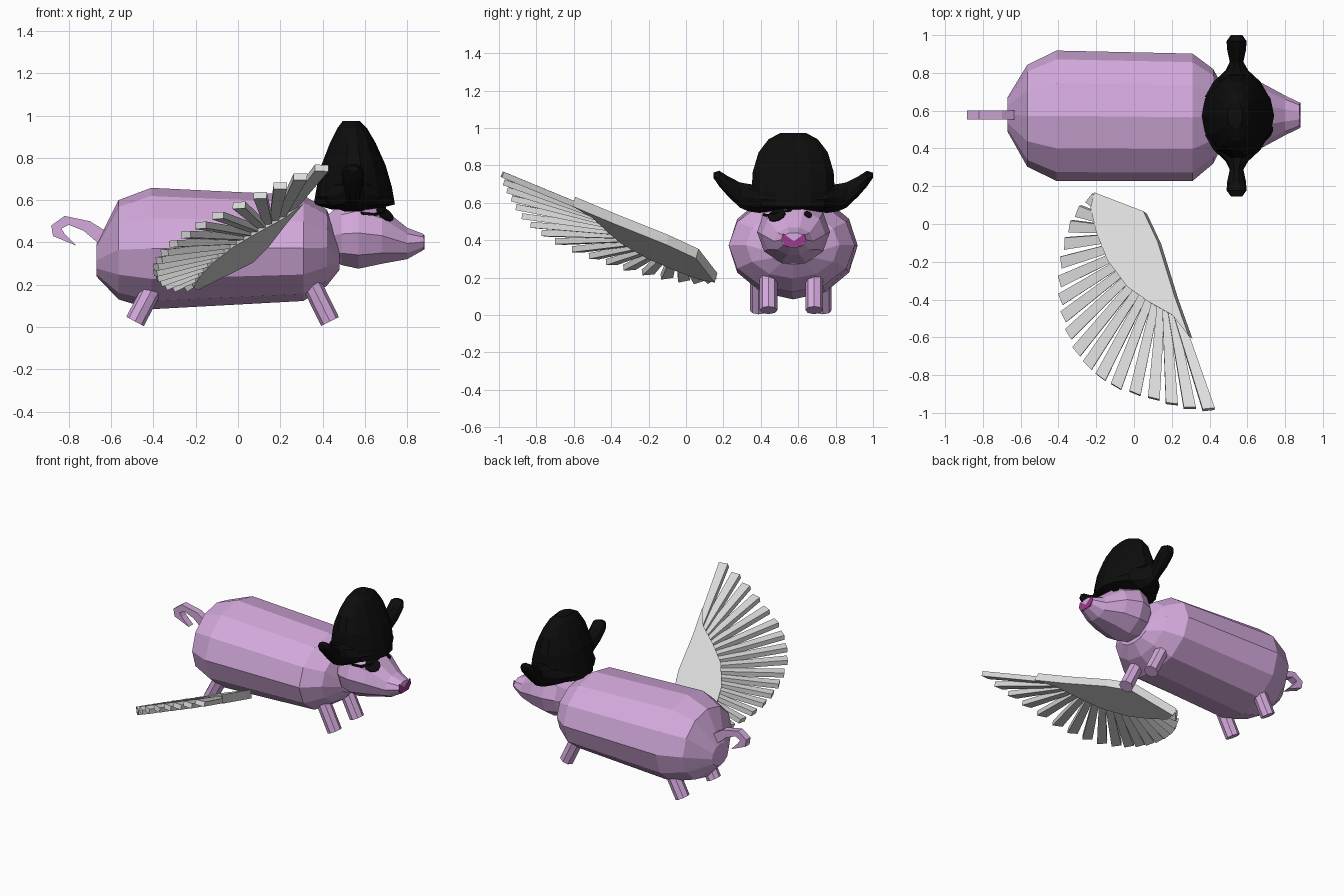
import bpy, bmesh, math
from mathutils import Vector, Matrix

if "Cube" in bpy.data.objects:
    bpy.data.objects.remove(bpy.data.objects["Cube"])


def material(name, rgb):
    m = bpy.data.materials.new(name)
    m.diffuse_color = (*rgb, 1)
    m.use_nodes = True
    m.node_tree.nodes["Principled BSDF"].inputs["Base Color"].default_value = m.diffuse_color
    return m


PINK = material("lilac pink", (0.66, 0.40, 0.72))
BLACK = material("black", (0.004, 0.004, 0.004))
GREY = material("light grey", (0.74, 0.74, 0.74))
MAGENTA = material("dark magenta", (0.35, 0.04, 0.27))
MID = 0.573  # y of the body's centre line


def finish(name, bm, mat):
    bmesh.ops.recalc_face_normals(bm, faces=bm.faces)
    me = bpy.data.meshes.new(name)
    bm.to_mesh(me)
    bm.free()
    me.materials.append(mat)
    ob = bpy.data.objects.new(name, me)
    bpy.context.collection.objects.link(ob)
    return ob


def loft(name, rings, n, place, mat):
    """Skin elliptical rings (position, centre a, centre b, radius a, radius b)."""
    bm = bmesh.new()
    loops = []
    for p, ca, cb, ra, rb in rings:
        loops.append([bm.verts.new(place(p, ca + ra * math.cos(2 * math.pi * i / n),
                                         cb + rb * math.sin(2 * math.pi * i / n)))
                      for i in range(n)])
    for a, b in zip(loops, loops[1:]):
        for i in range(n):
            j = (i + 1) % n
            bm.faces.new((a[i], a[j], b[j], b[i]))
    bm.faces.new(loops[0])
    bm.faces.new(loops[-1])
    return finish(name, bm, mat)


def slab(name, bottom, top, mat):
    """Prism between two matching outlines."""
    bm = bmesh.new()
    lo = [bm.verts.new(p) for p in bottom]
    hi = [bm.verts.new(p) for p in top]
    bm.faces.new(lo)
    bm.faces.new(hi)
    for i in range(len(lo)):
        j = (i + 1) % len(lo)
        bm.faces.new((lo[i], lo[j], hi[j], hi[i]))
    return finish(name, bm, mat)


def along_x(p, a, b):
    return (p, a, b)


def along_z(p, a, b):
    return (a, b, p)


# Body and head: faceted barrels along x
loft("body", [(-0.67, 0.58, 0.315, 0.09, 0.075), (-0.565, MID, 0.365, 0.27, 0.235),
              (-0.41, MID, 0.371, 0.345, 0.287), (0.31, 0.565, 0.373, 0.337, 0.25),
              (0.42, 0.57, 0.375, 0.25, 0.18), (0.48, 0.575, 0.34, 0.13, 0.07)],
     12, along_x, PINK)
head = loft("head", [(0.42, 0.575, 0.43, 0.10, 0.10), (0.49, 0.575, 0.44, 0.17, 0.155),
                     (0.57, 0.575, 0.445, 0.195, 0.178), (0.68, 0.575, 0.432, 0.17, 0.14),
                     (0.80, 0.575, 0.395, 0.105, 0.078), (0.877, 0.575, 0.402, 0.068, 0.04)],
            10, along_x, PINK)

# Snout marking: thin notched plate on the snout tip
notch = [(0.52, 0.436), (0.577, 0.395), (0.634, 0.436), (0.642, 0.40),
         (0.615, 0.367), (0.535, 0.367), (0.51, 0.40)]
slab("snout_marking", [(0.874, y, z) for y, z in notch], [(0.881, y, z) for y, z in notch], MAGENTA)


# Legs: slanted octagonal stubs
def leg(name, foot, hip, r=0.047):
    foot, hip = Vector(foot), Vector(hip)
    bm = bmesh.new()
    rot = (hip - foot).to_track_quat('Z', 'Y').to_matrix().to_4x4()
    bmesh.ops.create_cone(bm, cap_ends=True, segments=8, radius1=r, radius2=r,
                          depth=(hip - foot).length,
                          matrix=Matrix.Translation((foot + hip) / 2) @ rot)
    finish(name, bm, PINK)


for side, s in (("right", -1), ("left", 1)):
    y = MID - 0.01 + s * 0.122
    leg("front_leg_" + side, (0.435, y, 0.026), (0.335, y, 0.23))
    y = MID - 0.013 + s * 0.172
    leg("back_leg_" + side, (-0.487, y, 0.026), (-0.385, y, 0.22))

# Tail: flat hooked profile
hook = [(-0.63, 0.37), (-0.62, 0.45), (-0.70, 0.50), (-0.82, 0.525), (-0.883, 0.48),
        (-0.875, 0.43), (-0.765, 0.385), (-0.82, 0.44), (-0.835, 0.465), (-0.80, 0.483),
        (-0.73, 0.455)]
slab("tail", [(x, 0.552, z) for x, z in hook], [(x, 0.60, z) for x, z in hook], PINK)

# Hat crown
loft("hat_crown", [(0.555, 0.545, MID, 0.10, 0.16), (0.58, 0.55, MID, 0.192, 0.21),
                   (0.66, 0.55, MID, 0.178, 0.228), (0.765, 0.546, MID, 0.152, 0.222),
                   (0.87, 0.543, MID, 0.108, 0.19), (0.94, 0.54, MID, 0.07, 0.135),
                   (0.974, 0.535, MID, 0.04, 0.07)], 14, along_z, BLACK)

# Hat brim: upturned horn on each side
for side, s in (("right", -1), ("left", 1)):
    loft("hat_brim_" + side,
         [(0.10, 0.545, 0.615, 0.17, 0.06), (0.18, 0.545, 0.62, 0.125, 0.078),
          (0.24, 0.545, 0.628, 0.06, 0.077), (0.285, 0.543, 0.642, 0.036, 0.071),
          (0.35, 0.543, 0.69, 0.05, 0.056), (0.395, 0.543, 0.73, 0.053, 0.044),
          (0.427, 0.543, 0.748, 0.03, 0.014)], 10,
         lambda p, a, b, s=s: (a, MID + s * p, b), BLACK)

# Eye, eye patch and strap: thin plates on the head surface
bpy.context.view_layer.update()


def on_head(p):
    _, loc, nor, _ = head.closest_point_on_mesh(Vector(p))
    return loc, nor


def disc(name, p, w, h):
    loc, nor = on_head(p)
    bm = bmesh.new()
    rot = nor.to_track_quat('Z', 'Y').to_matrix().to_4x4()
    bmesh.ops.create_cone(bm, cap_ends=True, segments=10, radius1=1, radius2=1, depth=1,
                          matrix=Matrix.Translation(loc + nor * 0.003) @ rot
                          @ Matrix.Diagonal((w, h, 0.009, 1)))
    finish(name, bm, BLACK)


disc("eye", (0.71, 0.66, 0.55), 0.022, 0.022)
disc("eye_patch", (0.71, 0.475, 0.55), 0.052, 0.045)
strap = [on_head(p)[0] for p in ((0.59, 0.39, 0.54), (0.65, 0.42, 0.54),
                                 (0.70, 0.47, 0.55), (0.71, 0.56, 0.575))]
side_up = Vector((0, 0, 0.012))
out = Vector((0.006, -0.006, 0))
for i, (a, b) in enumerate(zip(strap, strap[1:])):
    edge = [a, b, b + side_up, a + side_up]
    slab("patch_strap_%d" % i, [p - out for p in edge], [p + out for p in edge], BLACK)

# Wing: lies in one tilted plane
NORMAL = Vector((-0.39, 0.28, 1)).normalized()


def wing_point(x, y, lift=0):
    return Vector((x, y, 0.32 + 0.39 * x - 0.28 * y)) + NORMAL * lift


def sample(points, t):
    """Point at fraction t along a list of evenly spaced points."""
    f = t * (len(points) - 1)
    i = min(int(f), len(points) - 2)
    return Vector(points[i]).lerp(Vector(points[i + 1]), f - i)


# Wing shoulder plate with its long leading edge
plate = [(-0.20, 0.16), (0.06, 0.06), (0.135, -0.10), (0.225, -0.39), (0.30, -0.60), (0.215, -0.49),
         (0.09, -0.42), (-0.025, -0.34), (-0.13, -0.20), (-0.19, -0.05), (-0.22, 0.08)]
slab("wing_shoulder", [wing_point(x, y, -0.026) for x, y in plate],
     [wing_point(x, y, 0.03) for x, y in plate], GREY)

# Feathers: tilted overlapping tapered bars fanned around the shoulder
tips = [(0.40, -0.975), (0.27, -0.965), (0.15, -0.93), (0.02, -0.895), (-0.11, -0.85),
        (-0.21, -0.78), (-0.29, -0.69), (-0.345, -0.57), (-0.375, -0.45), (-0.385, -0.33),
        (-0.375, -0.20), (-0.35, -0.07), (-0.31, 0.04), (-0.23, 0.13)]
roots = [(0.21, -0.42), (0.12, -0.36), (0.02, -0.26), (-0.06, -0.12), (-0.13, 0.05)]
COUNT = 18
for k in range(COUNT):
    t = k / (COUNT - 1)
    a, b = wing_point(*sample(roots, t)), wing_point(*sample(tips, t))
    d = (b - a).normalized()
    tilt = Matrix.Rotation(math.radians(-22), 3, d)
    w, n = tilt @ NORMAL.cross(d), tilt @ NORMAL * 0.016
    ends = [a - w * 0.02, b - w * 0.038, b + d * 0.012 + w * 0.025, a + w * 0.02]
    slab("feather_%02d" % (k + 1), [p - n for p in ends], [p + n for p in ends], GREY)
